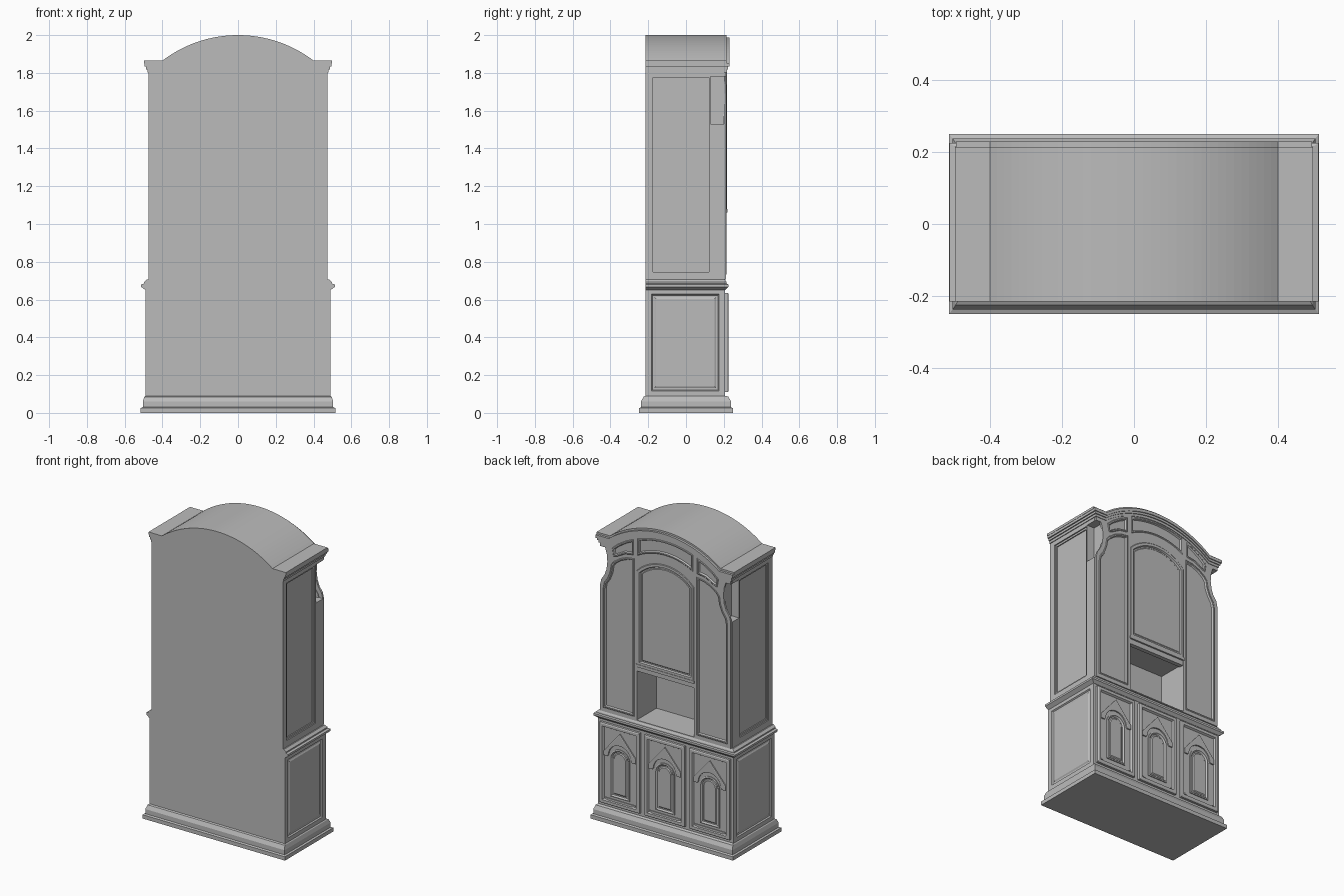
import bpy, bmesh, math
from mathutils import Vector

if "Cube" in bpy.data.objects:
    bpy.data.objects.remove(bpy.data.objects["Cube"], do_unlink=True)

mat = bpy.data.materials.new("plain_grey")
mat.use_nodes = True
GREY = (0.5, 0.5, 0.5, 1)
mat.diffuse_color = GREY
mat.node_tree.nodes["Principled BSDF"].inputs["Base Color"].default_value = GREY

BACK, FRONT, FACE = -0.215, 0.20, 0.213


def finish(bm, name):
    me = bpy.data.meshes.new(name)
    bm.to_mesh(me)
    bm.free()
    me.materials.append(mat)
    ob = bpy.data.objects.new(name, me)
    bpy.context.collection.objects.link(ob)
    return ob


def prism(name, pts, y0, y1, steps=()):
    """Extrude an (x, z) outline along y; steps inset the front face as (width, rise)."""
    bm = bmesh.new()
    base = bm.faces.new([bm.verts.new((x, y0, z)) for x, z in pts])
    ext = bmesh.ops.extrude_face_region(bm, geom=[base], use_keep_orig=True)
    verts = [g for g in ext["geom"] if isinstance(g, bmesh.types.BMVert)]
    bmesh.ops.translate(bm, verts=verts, vec=(0, y1 - y0, 0))
    bmesh.ops.recalc_face_normals(bm, faces=bm.faces)
    front = max(bm.faces, key=lambda f: f.calc_center_median().y)
    for width, rise in steps:
        bmesh.ops.inset_region(bm, faces=[front], thickness=width, depth=rise,
                               use_even_offset=True)
    return finish(bm, name)


def rect(x0, x1, z0, z1):
    return [(x0, z0), (x1, z0), (x1, z1), (x0, z1)]


def box(name, x0, x1, y0, y1, z0, z1):
    return prism(name, rect(x0, x1, z0, z1), y0, y1)


def loft(name, rings):
    """Stack rectangles given as (half width, back y, front y, z)."""
    bm = bmesh.new()
    loops = [[bm.verts.new(c) for c in ((-w, b, z), (w, b, z), (w, f, z), (-w, f, z))]
             for w, b, f, z in rings]
    bm.faces.new(loops[0])
    bm.faces.new(loops[-1])
    for lo, hi in zip(loops, loops[1:]):
        for i in range(4):
            j = (i + 1) % 4
            bm.faces.new((lo[i], lo[j], hi[j], hi[i]))
    bmesh.ops.recalc_face_normals(bm, faces=bm.faces)
    return finish(bm, name)


def arc(half, z, apex, n=20, cx=0):
    """Circular arc from +half to -half, reaching the apex height."""
    sag = apex - z
    r = (half * half + sag * sag) / (2 * sag)
    a = math.asin(min(1, half / r))
    return [(cx + r * math.sin(a - 2 * a * i / n),
             apex - r + r * math.cos(a - 2 * a * i / n)) for i in range(n + 1)]


def side(pts, s):
    return [(s * x, z) for x, z in pts]


def shift(pts, dx, dz=0):
    return [(x + dx, z + dz) for x, z in pts]


def carve(ob, cutters):
    for c in cutters:
        m = ob.modifiers.new("cut", 'BOOLEAN')
        m.operation, m.solver, m.object = 'DIFFERENCE', 'EXACT', c
    bpy.context.view_layer.update()
    dg = bpy.context.evaluated_depsgraph_get()
    me = bpy.data.meshes.new_from_object(ob.evaluated_get(dg))
    ob.modifiers.clear()
    ob.data = me
    for c in cutters:
        bpy.data.objects.remove(c, do_unlink=True)


def top_line(half, drop):
    """Arched top edge with flat shoulders, from +x to -x."""
    z = 1.865 - drop
    return [(half, z)] + arc(0.40, z, 2.0 - drop, 36) + [(-half, z)]


# Plinth and waist moulding
loft("plinth", [(0.515, -0.25, 0.25, 0), (0.515, -0.25, 0.25, 0.025),
                (0.504, -0.238, 0.238, 0.03), (0.504, -0.238, 0.238, 0.06),
                (0.496, -0.225, 0.225, 0.085), (0.49, BACK, 0.212, 0.09)])
loft("waist_moulding", [(0.49, BACK, 0.208, 0.65), (0.513, BACK, 0.225, 0.667),
                        (0.513, BACK, 0.225, 0.68), (0.498, BACK, 0.215, 0.684),
                        (0.498, BACK, 0.215, 0.692), (0.483, BACK, 0.206, 0.705)])

# Lower cabinet with framed ends
lower = box("lower_cabinet", -0.49, 0.49, BACK, 0.207, 0.085, 0.66)
bm = bmesh.new()
bm.from_mesh(lower.data)
bm.normal_update()
for f in [f for f in bm.faces if abs(f.normal.x) > 0.9]:
    for width, rise in ((0.045, 0), (0.008, -0.008), (0.014, 0), (0.012, 0.005)):
        bmesh.ops.inset_region(bm, faces=[f], thickness=width, depth=rise)
bm.to_mesh(lower.data)
bm.free()

# Lower doors: frame, arched panel, gabled hood and curved skirt
arched = [(-0.07, 0.165), (0.07, 0.165)] + arc(0.07, 0.42, 0.485, 14)
gable = [(-0.115, 0.425), (-0.115, 0.455), (0, 0.59), (0.115, 0.455), (0.115, 0.425),
         (0.088, 0.425)] + arc(0.082, 0.435, 0.512, 14) + [(-0.088, 0.425)]
skirt = [(0.112, 0.15), (-0.112, 0.15)] + [(-x, 0.28 - z) for x, z in arc(0.112, 0.138, 0.152, 10)][::-1][::-1]
for label, cx in (("left", 0.325), ("middle", 0), ("right", -0.325)):
    prism(label + "_door", rect(cx - 0.145, cx + 0.145, 0.11, 0.635), 0.205, 0.222,
          ((0.006, 0.004), (0.016, 0), (0.007, -0.012)))
    prism(label + "_door_panel", shift(arched, cx), 0.21, 0.22,
          ((0.007, 0.003), (0.008, -0.009), (0.008, 0), (0.006, 0.005)))
    prism(label + "_door_hood", shift(gable, cx), 0.21, 0.222, ((0.004, 0.002),))
    prism(label + "_door_skirt", shift(skirt, cx), 0.21, 0.219)

# Upper carcass with niche, corner notches and recessed ends
body = prism("upper_cabinet", [(-0.475, 0.69), (0.475, 0.69)] + top_line(0.475, 0),
             BACK, FRONT)
cuts = [box("niche_cutter", -0.207, 0.207, 0.01, 0.3, 0.712, 1.04)]
for s in (-1, 1):
    for x, y0, y1, z0, z1 in ((0.42, 0.13, 0.3, 1.53, 1.78),
                              (0.467, -0.175, 0.122, 0.745, 1.775),
                              (0.460, -0.163, 0.110, 0.757, 1.763)):
        a, b = sorted((s * x, s * 0.6))
        cuts.append(box("cutter", a, b, y0, y1, z0, z1))
carve(body, cuts)

# Pierced face frame
door_top = arc(0.207, 1.69, 1.78)
s_curve = [(0.45, 1.51), (0.442, 1.55), (0.418, 1.585), (0.400, 1.63), (0.392, 1.68),
           (0.372, 1.705), (0.33, 1.735), (0.28, 1.755), (0.225, 1.763)]
side_opening = [(0.225, 0.73), (0.45, 0.73)] + s_curve
notch = [(0.6, 1.53), (0.6, 1.78), (0.436, 1.78), (0.424, 1.74), (0.42, 1.69),
         (0.426, 1.64), (0.44, 1.6), (0.464, 1.565), (0.472, 1.53)]
frieze_mid = arc(0.2, 1.90, 1.935) + arc(0.2, 1.79, 1.843)[::-1]
frieze_end = [(0.23, 1.785), (0.29, 1.775), (0.345, 1.745), (0.375, 1.735), (0.385, 1.79),
              (0.345, 1.825), (0.29, 1.86), (0.23, 1.888)]

frame = prism("face_frame", [(-0.472, 0.705), (0.472, 0.705)] + top_line(0.472, 0.01),
              FRONT, FACE)
holes = [[(-0.207, 0.712), (0.207, 0.712)] + door_top, frieze_mid]
for s in (-1, 1):
    holes += [side(h, s) for h in (side_opening, notch, frieze_end)]
carve(frame, [prism("cutter", h, 0.15, 0.3) for h in holes])

# Panels set in the face frame
rim = ((0.004, 0.003), (0.007, 0), (0.005, -0.010))
prism("screen_panel", [(-0.207, 1.075), (0.207, 1.075)] + door_top, 0.195, FACE,
      ((0.004, 0.003), (0.016, 0), (0.005, -0.010), (0.008, 0), (0.004, 0.003)))
prism("niche_rail", rect(-0.207, 0.207, 1.03, 1.075), 0.18, 0.208)
prism("screen_sill", rect(-0.21, 0.21, 1.062, 1.08), 0.195, 0.219)
prism("frieze_panel", frieze_mid, 0.195, FACE, rim)
for label, s in (("left", 1), ("right", -1)):
    prism(label + "_frieze_panel", side(frieze_end, s), 0.195, FACE, rim)
    prism(label + "_tall_panel", side(side_opening, s), 0.195, 0.211, rim)

# Arched crown moulding, one band per step
for i, (d0, d1, half, y) in enumerate(((0, 0.016, 0.497, 0.214), (0.012, 0.032, 0.495, 0.229),
                                       (0.030, 0.046, 0.487, 0.223), (0.044, 0.062, 0.480, 0.217))):
    prism(f"crown_band_{i + 1}", top_line(half, d0) + top_line(half, d1)[::-1], BACK, y)
